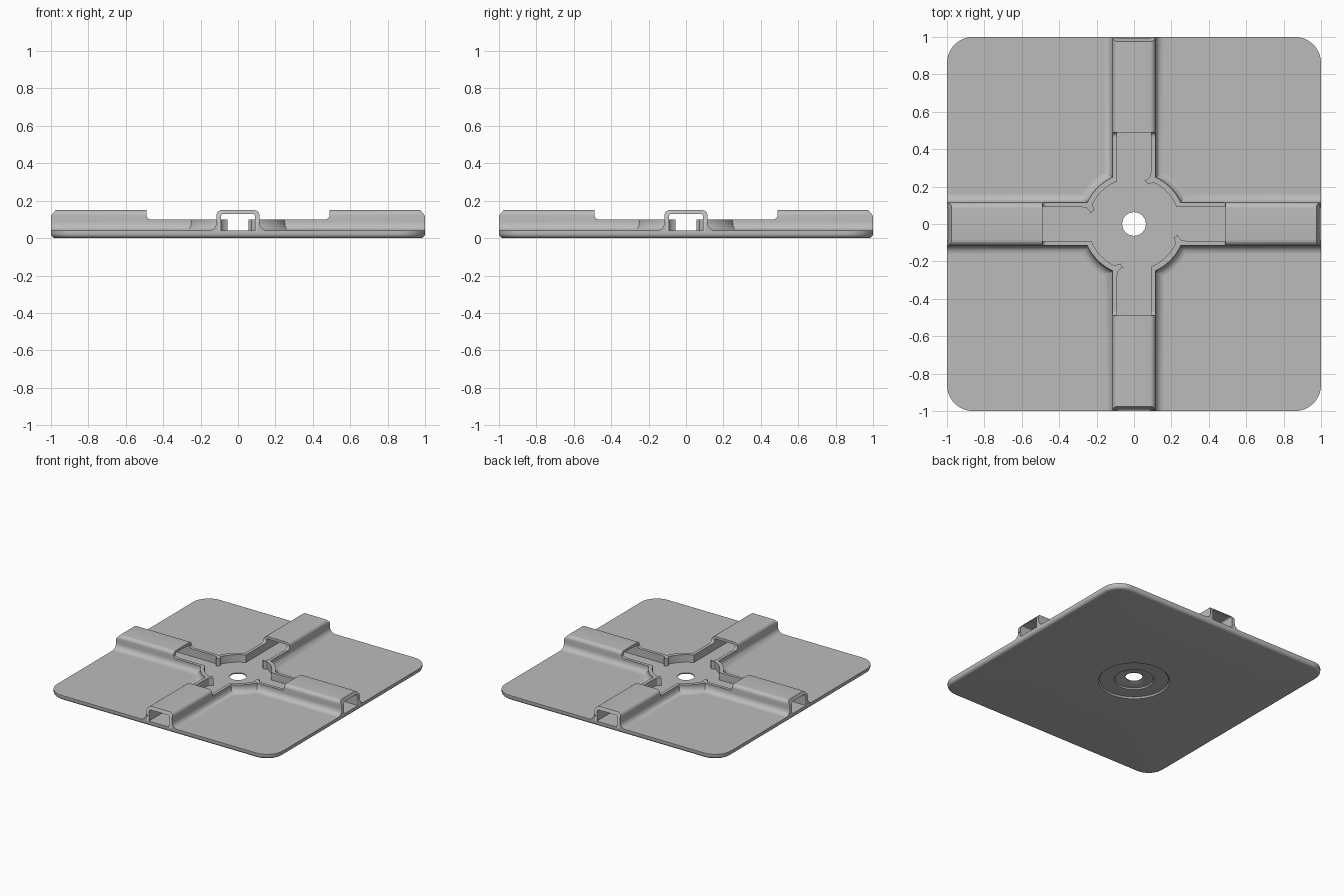
import bpy
import bmesh
from math import sin, cos, pi, sqrt, asin

cube = bpy.data.objects.get("Cube")
if cube:
    bpy.data.objects.remove(cube, do_unlink=True)

grey = bpy.data.materials.new("plain_grey")
grey.use_nodes = True
grey.diffuse_color = (0.5, 0.5, 0.5, 1)
grey.node_tree.nodes["Principled BSDF"].inputs["Base Color"].default_value = (0.5, 0.5, 0.5, 1)

PLATE_TOP, RIM_TOP, LID_TOP = 0.04, 0.1, 0.15
OUTER, INNER = 0.115, 0.09       # half widths of an arm and its channel
RING, RING_IN = 0.275, 0.245     # radii of the hub wall
LID_START = 0.49


def arc(cx, cy, r, a0, a1, n):
    return [(cx + r * cos(a0 + (a1 - a0) * i / n), cy + r * sin(a0 + (a1 - a0) * i / n))
            for i in range(n + 1)]


def loft(name, loops, wrap_loops=False, wrap_points=False, caps=False):
    """Skin a list of equally long point loops."""
    bm = bmesh.new()
    rows = [[bm.verts.new(p) for p in loop] for loop in loops]
    count = len(rows[0])
    for i in range(len(rows) if wrap_loops else len(rows) - 1):
        a, b = rows[i], rows[(i + 1) % len(rows)]
        for j in range(count if wrap_points else count - 1):
            k = (j + 1) % count
            bm.faces.new((a[j], a[k], b[k], b[j]))
    if caps and wrap_points:
        bm.faces.new(rows[0])
        bm.faces.new(rows[-1])
    elif caps:
        bm.faces.new([row[0] for row in rows])
        bm.faces.new([row[-1] for row in rows])
    bmesh.ops.recalc_face_normals(bm, faces=bm.faces)
    mesh = bpy.data.meshes.new(name)
    bm.to_mesh(mesh)
    bm.free()
    mesh.materials.append(grey)
    obj = bpy.data.objects.new(name, mesh)
    bpy.context.collection.objects.link(obj)
    bpy.ops.object.select_all(action='DESELECT')
    obj.select_set(True)
    bpy.context.view_layer.objects.active = obj
    bpy.ops.object.shade_smooth_by_angle(angle=pi / 6)
    return obj


def four_way(obj):
    """Repeat a part around the centre."""
    for i in range(1, 4):
        copy = obj.copy()
        copy.name = f"{obj.name}_{i + 1}"
        copy.rotation_euler.z = i * pi / 2
        bpy.context.collection.objects.link(copy)


# Base plate: rounded square with stepped recess and centre hole
STEPS = 16


def square(inset, z):
    r, c = 0.14 - inset, 0.86
    return [(x, y, z) for q, (sx, sy) in enumerate([(1, 1), (-1, 1), (-1, -1), (1, -1)])
            for x, y in arc(c * sx, c * sy, r, q * pi / 2, (q + 1) * pi / 2, STEPS)]


def circle(r, z):
    n = 4 * (STEPS + 1)
    return [(r * cos(2 * pi * (i + 0.5) / n), r * sin(2 * pi * (i + 0.5) / n), z)
            for i in range(n)]


EDGE = 0.025
rounded = [square(EDGE * (1 - cos(t)), EDGE * (1 - sin(t)))
           for t in [i * pi / 12 for i in range(7)]]
loft("base_plate",
     [circle(0.063, PLATE_TOP), square(0, PLATE_TOP)] + rounded +
     [circle(0.26, 0), circle(0.25, 0.012), circle(0.145, 0.012), circle(0.14, 0.022),
      circle(0.09, 0.022), circle(0.063, 0.032)],
     wrap_loops=True, wrap_points=True)


# Low wall around one quarter of the hub and channels
def outline(d, end):
    h, r = OUTER + d, RING + d
    a = asin(h / r)
    return [(end, h)] + arc(0, 0, r, a, pi / 2 - a, 14) + [(h, end)]


a0 = asin(INNER / RING_IN)
hook = [(0.1, 0.223), (0.085, 0.214), (0.072, 0.212), (0.068, 0.222), (0.055, 0.232),
        (0.072, 0.238), (0.084, 0.25), (INNER, 0.275)]
inner = [(LID_START, INNER)] + arc(0, 0, RING_IN, a0, 1.14, 14) + hook + [(INNER, LID_START)]
plan = outline(0, LID_START) + inner[::-1]
four_way(loft("hub_wall", [[(x, y, z) for x, y in plan] for z in (0.035, RIM_TOP)],
              wrap_points=True, caps=True))

# Curved skirt blending the walls into the plate
R = 0.045
section = [(-0.01, 0.035), (R, 0.035)]
section += [(R - R * sin(t), PLATE_TOP + R - R * cos(t)) for t in [i * pi / 16 for i in range(9)]]
section += [(-0.01, PLATE_TOP + R)]
four_way(loft("wall_skirt", [[(x, y, z) for x, y in outline(d, 1)] for d, z in section],
              wrap_loops=True, caps=True))

# Covered tunnel on each arm, with a slanted outer end
ro, ri, ceiling = 0.03, 0.012, 0.13
u = [(OUTER, 0.035)] + arc(OUTER - ro, LID_TOP - ro, ro, 0, pi / 2, 6)
u += arc(ro - OUTER, LID_TOP - ro, ro, pi / 2, pi, 6) + [(-OUTER, 0.035), (-INNER, 0.035)]
u += arc(ri - INNER, ceiling - ri, ri, pi, pi / 2, 4)
u += arc(INNER - ri, ceiling - ri, ri, pi / 2, 0, 4) + [(INNER, 0.035)]
four_way(loft("tunnel", [[(LID_START, y, z) for y, z in u],
                         [(1 - max(0, z - 0.12) * 0.85, y, z) for y, z in u]],
              wrap_points=True, caps=True))

# Small fillets where the tunnel rises from the low walls
f = 0.025
corner = [(LID_START, RIM_TOP - 0.003), (LID_START - f, RIM_TOP - 0.003)]
corner += arc(LID_START - f, RIM_TOP + f, f, -pi / 2, 0, 6)
for side, s in (("left", 1), ("right", -1)):
    four_way(loft(f"tunnel_fillet_{side}",
                  [[(x, s * y, z) for x, z in corner] for y in (INNER, OUTER)],
                  wrap_points=True, caps=True))
